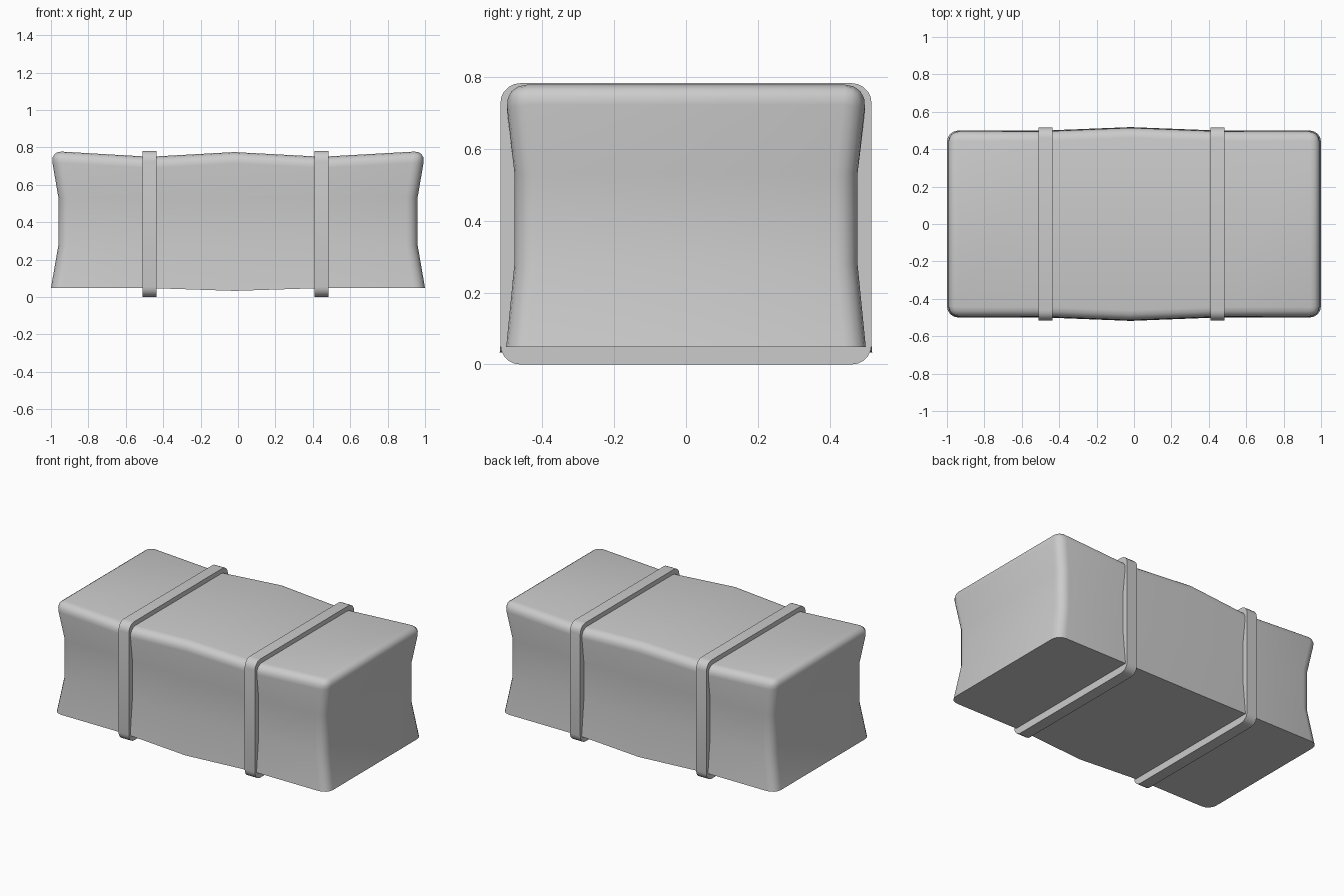
import bpy, bmesh, math

if "Cube" in bpy.data.objects:
    bpy.data.objects.remove(bpy.data.objects["Cube"])


def finish(name, bm, angle):
    bmesh.ops.recalc_face_normals(bm, faces=bm.faces)
    mesh = bpy.data.meshes.new(name)
    bm.to_mesh(mesh)
    bm.free()
    ob = bpy.data.objects.new(name, mesh)
    bpy.context.collection.objects.link(ob)
    bpy.ops.object.select_all(action='DESELECT')
    ob.select_set(True)
    bpy.context.view_layer.objects.active = ob
    bpy.ops.object.shade_smooth_by_angle(angle=math.radians(angle))


# Padded bundle: four stacked rings, pinched at mid height, bulged at mid length
def make_bundle():
    bm = bmesh.new()
    # (half length, half width, z at ends, z at straps, z at middle)
    levels = [(1.0, 0.50, 0.048, 0.048, 0.033),
              (0.96, 0.477, 0.28, 0.28, 0.28),
              (0.96, 0.477, 0.53, 0.53, 0.53),
              (1.003, 0.504, 0.781, 0.75, 0.775)]
    rings = []
    for hx, hy, ze, zs, zm in levels:
        stations = [(-hx, hy, ze), (-0.4725, hy, zs), (-0.02, hy + 0.018, zm),
                    (0.4475, hy, zs), (hx, hy, ze)]
        front = [bm.verts.new((x, -y, z)) for x, y, z in stations]
        back = [bm.verts.new((x, y, z)) for x, y, z in reversed(stations)]
        rings.append(front + back)
    for a, b in zip(rings, rings[1:]):
        for i in range(10):
            j = (i + 1) % 10
            bm.faces.new((a[i], a[j], b[j], b[i]))
    for r in (rings[0], rings[-1]):
        for i in range(4):
            bm.faces.new((r[i], r[i + 1], r[8 - i], r[9 - i]))
    # soften the top rim and upright corners, keep the base crisp
    top = rings[-1]
    edges = [bm.edges.get((top[i], top[(i + 1) % 10])) for i in range(10)]
    for a, b in zip(rings, rings[1:]):
        edges += [bm.edges.get((a[i], b[i])) for i in (0, 4, 5, 9)]
    bmesh.ops.bevel(bm, geom=edges, offset=0.06, offset_type='OFFSET',
                    segments=4, profile=0.5, affect='EDGES', clamp_overlap=True)
    finish("bundle", bm, 40)


def rounded_loop(bm, x, hy, z0, z1, r, seg=5):
    pts = []
    corners = [(hy - r, z1 - r, 0), (r - hy, z1 - r, 90),
               (r - hy, z0 + r, 180), (hy - r, z0 + r, 270)]
    for cy, cz, start in corners:
        for k in range(seg + 1):
            t = math.radians(start + 90 * k / seg)
            pts.append(bm.verts.new((x, cy + r * math.cos(t), cz + r * math.sin(t))))
    return pts


# Strap: rounded rectangular band around the bundle
def make_strap(name, x0, x1):
    bm = bmesh.new()
    t = 0.048
    loops = [rounded_loop(bm, x0, 0.516, 0, 0.782, 0.055),
             rounded_loop(bm, x1, 0.516, 0, 0.782, 0.055),
             rounded_loop(bm, x1, 0.516 - t, t, 0.782 - t, 0.012),
             rounded_loop(bm, x0, 0.516 - t, t, 0.782 - t, 0.012)]
    n = len(loops[0])
    for a, b in zip(loops, loops[1:] + loops[:1]):
        for i in range(n):
            j = (i + 1) % n
            bm.faces.new((a[i], a[j], b[j], b[i]))
    finish(name, bm, 35)


make_bundle()
make_strap("strap_left", -0.51, -0.435)
make_strap("strap_right", 0.41, 0.485)
